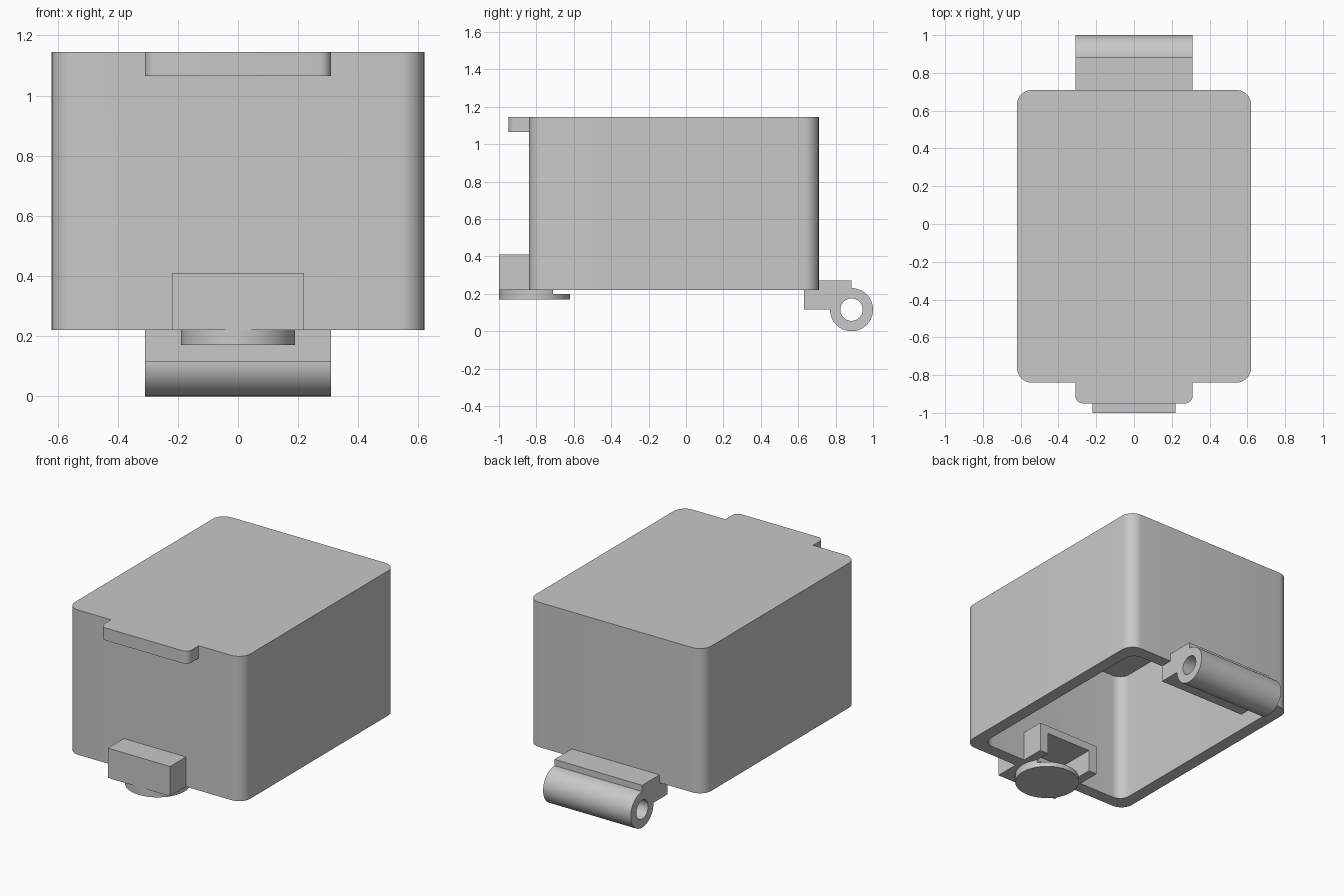
import bpy
import math
from mathutils import Vector

cube = bpy.data.objects.get("Cube")
if cube:
    bpy.data.objects.remove(cube, do_unlink=True)

grey = bpy.data.materials.new("light_grey")
grey.use_nodes = True
colour = (0.58, 0.58, 0.58, 1)
grey.diffuse_color = colour
grey.node_tree.nodes["Principled BSDF"].inputs["Base Color"].default_value = colour


def arc(cx, cy, r, start, end, n):
    """Points along an arc, angles in degrees."""
    angles = [math.radians(start + (end - start) * i / n) for i in range(n + 1)]
    return [(cx + r * math.cos(a), cy + r * math.sin(a)) for a in angles]


def rounded(x, y0, y1, r, n=8):
    """Rounded rectangle outline, symmetric in x."""
    return (arc(x - r, y1 - r, r, 0, 90, n) + arc(r - x, y1 - r, r, 90, 180, n)
            + arc(r - x, y0 + r, r, 180, 270, n) + arc(x - r, y0 + r, r, 270, 360, n))


def rect(x, y0, y1):
    return [(x, y0), (x, y1), (-x, y1), (-x, y0)]


def prism(name, outline, lo, hi, axis="z"):
    """Extrude an outline along z, or a (y, z) outline along x."""
    def place(p, h):
        return Vector((p[0], p[1], h)) if axis == "z" else Vector((h, p[0], p[1]))
    n = len(outline)
    verts = [place(p, lo) for p in outline] + [place(p, hi) for p in outline]
    faces = [list(range(n))[::-1], list(range(n, 2 * n))]
    faces += [[i, (i + 1) % n, n + (i + 1) % n, n + i] for i in range(n)]
    mesh = bpy.data.meshes.new(name)
    mesh.from_pydata(verts, [], faces)
    mesh.materials.append(grey)
    obj = bpy.data.objects.new(name, mesh)
    bpy.context.collection.objects.link(obj)
    return obj


def combine(obj, tool, operation="DIFFERENCE"):
    """Apply a boolean and discard the tool."""
    mod = obj.modifiers.new("boolean", "BOOLEAN")
    mod.object, mod.operation, mod.solver = tool, operation, "EXACT"
    bpy.context.view_layer.objects.active = obj
    bpy.ops.object.modifier_apply(modifier=mod.name)
    bpy.data.objects.remove(tool, do_unlink=True)


# Rounded cover, hollow and open underneath
cover = prism("cover", rounded(0.62, -0.84, 0.71, 0.08), 0.22, 1.145)
combine(cover, prism("hollow", rounded(0.54, -0.76, 0.63, 0.07), 0.1, 1.06))

# Finger lip along the top front edge
lip = (arc(-0.27, -0.91, 0.04, 180, 270, 6) + arc(0.27, -0.91, 0.04, 270, 360, 6)
       + [(0.31, -0.8), (-0.31, -0.8)])
combine(cover, prism("lip", lip, 1.065, 1.145), "UNION")

# Latch housing through the front wall, with a pocket open below and behind
combine(cover, prism("housing", rect(0.22, -1.0, -0.61), 0.22, 0.41), "UNION")
combine(cover, prism("pocket", rect(0.16, -0.86, -0.5), 0.1, 0.36))

# Round latch button, stepped down towards the back
button = prism("latch_button", arc(0, -0.81, 0.19, 0, 354.375, 63), 0.17, 0.22)
combine(button, prism("step", rect(0.3, -0.71, -0.5), 0.2, 0.3))

# Hinge arm and barrel in one profile, with a pin hole
profile = ([(0.63, 0.22), (0.63, 0.115)] + arc(0.885, 0.115, 0.115, 180, 450, 48)
           + [(0.885, 0.27), (0.71, 0.27), (0.71, 0.22)])
hinge = prism("hinge", profile, -0.31, 0.31, "x")
combine(hinge, prism("pin_hole", arc(0.885, 0.115, 0.06, 0, 352.5, 47), -0.5, 0.5, "x"))

# Smooth rounded surfaces, keep hard edges
bpy.ops.object.select_all(action="DESELECT")
for part in (cover, button, hinge):
    part.select_set(True)
bpy.context.view_layer.objects.active = cover
bpy.ops.object.shade_smooth_by_angle(angle=math.radians(30))
